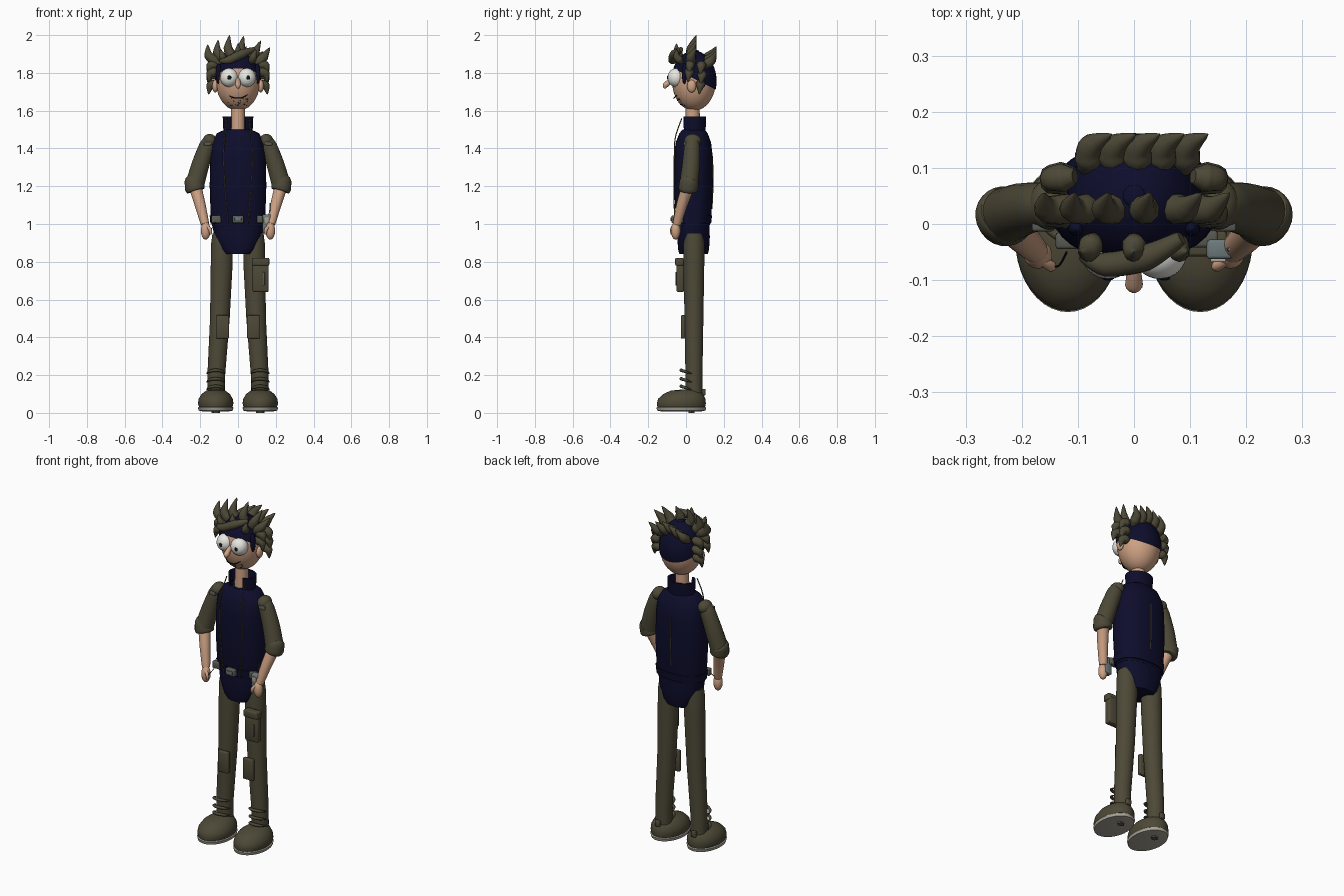
import bpy, bmesh, math, random
from mathutils import Vector

if "Cube" in bpy.data.objects:
    bpy.data.objects.remove(bpy.data.objects["Cube"])
random.seed(4)


def mat(name, *rgb):
    m = bpy.data.materials.new(name)
    m.use_nodes = True
    col = (*rgb, 1)
    m.diffuse_color = col
    m.node_tree.nodes["Principled BSDF"].inputs["Base Color"].default_value = col
    return m


NAVY = mat("navy cloth", .004, .004, .025)
OLIVE = mat("olive cloth", .075, .066, .038)
SKIN = mat("skin", .62, .36, .23)
WHITE = mat("eye white", .8, .8, .76)
BLACK = mat("black", .006, .006, .006)
METAL = mat("blue grey metal", .15, .19, .2)
SOLE = mat("sole grey", .38, .36, .3)
TRIM = mat("dull brass trim", .11, .09, .045)
BUCKLE = mat("buckle grey", .1, .1, .085)


def finish(name, bm, m, smooth=True):
    bmesh.ops.recalc_face_normals(bm, faces=bm.faces)
    for f in bm.faces:
        f.smooth = smooth
    for e in bm.edges:
        if len(e.link_faces) == 2 and e.calc_face_angle(0) > .8:
            e.smooth = False
    me = bpy.data.meshes.new(name)
    bm.to_mesh(me)
    bm.free()
    ob = bpy.data.objects.new(name, me)
    me.materials.append(m)
    bpy.context.collection.objects.link(ob)
    return ob


def ball(name, c, r, m, seg=28, cut=None):
    """Ellipsoid, optionally keeping only what lies above a plane (point, normal)."""
    bm = bmesh.new()
    bmesh.ops.create_uvsphere(bm, u_segments=seg, v_segments=seg // 2, radius=1)
    for v in bm.verts:
        v.co = Vector(c) + Vector(a * b for a, b in zip(v.co, r))
    if cut:
        bmesh.ops.bisect_plane(bm, geom=bm.verts[:] + bm.edges[:] + bm.faces[:],
                               plane_co=cut[0], plane_no=cut[1], clear_inner=True)
    return finish(name, bm, m)


def skin_rings(name, rings, m, caps=True, closed=True):
    bm = bmesh.new()
    rows = [[bm.verts.new(p) for p in ring] for ring in rings]
    n = len(rows[0])
    for a, b in zip(rows, rows[1:]):
        for i in range(n if closed else n - 1):
            j = (i + 1) % n
            bm.faces.new((a[i], a[j], b[j], b[i]))
    if caps:
        bm.faces.new(rows[0])
        bm.faces.new(rows[-1])
    return finish(name, bm, m)


def loft(name, rings, m, power=1.0, n=32):
    """Horizontal rings given as (x, y, z, rx, ry)."""
    def pt(r, t):
        c, s = math.cos(t), math.sin(t)
        return (r[0] + r[3] * math.copysign(abs(c) ** power, c),
                r[1] + r[4] * math.copysign(abs(s) ** power, s), r[2])
    return skin_rings(name, [[pt(r, math.tau * i / n) for i in range(n)] for r in rings], m)


def tube(name, pts, radii, m, n=14, steps=6):
    """Round tube along a smoothed path with a radius at each point."""
    P = [Vector(p) for p in pts]
    path, rad = [], []
    for i in range(len(P) - 1):
        p0, p1, p2, p3 = P[max(i - 1, 0)], P[i], P[i + 1], P[min(i + 2, len(P) - 1)]
        for k in range(steps + (i == len(P) - 2)):
            t = k / steps
            path.append(.5 * (2 * p1 + (p2 - p0) * t + (2 * p0 - 5 * p1 + 4 * p2 - p3) * t * t
                              + (3 * p1 - p0 - 3 * p2 + p3) * t ** 3))
            rad.append(radii[i] + (radii[i + 1] - radii[i]) * t)
    rings, u = [], None
    for i, p in enumerate(path):
        d = (path[min(i + 1, len(path) - 1)] - path[max(i - 1, 0)]).normalized()
        u = u or d.orthogonal()
        u = (u - d * u.dot(d)).normalized()
        w = d.cross(u)
        rings.append([p + rad[i] * (u * math.cos(math.tau * k / n) + w * math.sin(math.tau * k / n))
                      for k in range(n)])
    return skin_rings(name, rings, m)


def box(name, c, size, m, bevel=.006):
    bm = bmesh.new()
    bmesh.ops.create_cube(bm, size=1)
    for v in bm.verts:
        v.co = Vector(c) + Vector(a * b for a, b in zip(v.co, size))
    bmesh.ops.bevel(bm, geom=bm.edges[:], offset=bevel, segments=2, affect='EDGES', profile=.5)
    return finish(name, bm, m)


def spike(name, base, tip, r, bend=(0, 0, 0)):
    a, b = Vector(base), Vector(tip)
    mid = a.lerp(b, .5) + Vector(bend)
    return tube(name, [a, a.lerp(mid, .5), mid, b], [r * .5, r, r * .85, .001], OLIVE, 10, 4)


# Head, cap and face
HC = (0, .042, 1.757)
ball("head", HC, (.117, .116, .157), SKIN, 40)
ball("cap", HC, (.121, .12, .16), NAVY, 40, ((0, -.07, 1.825), (0, .5, 1)))
tube("nose", [(0, -.06, 1.77), (0, -.085, 1.755), (0, -.108, 1.735), (0, -.112, 1.718)],
     [.01, .013, .016, .006], SKIN)
tube("mouth", [(-.045, -.048, 1.678), (-.02, -.063, 1.668), (.02, -.063, 1.668), (.05, -.046, 1.684)],
     [.002, .003, .003, .002], BLACK, 8)
for i in range(22):
    x, z = random.uniform(-.06, .06), random.uniform(1.625, 1.668)
    h = 1 - (x / .117) ** 2 - ((z - HC[2]) / .157) ** 2
    if h > 0:
        ball("stubble", (x, HC[1] - .116 * h ** .5, z), (.0025,) * 3, BLACK, 6)
ball("cap_button", (0, .05, 1.915), (.02, .02, .006), NAVY, 16)

# Hair: forelock, crown row, back row
tube("forelock", [(-.095, -.055, 1.862), (-.05, -.072, 1.868), (.02, -.06, 1.9), (.085, -.025, 1.925)],
     [.008, .022, .024, .012], OLIVE)
for x, tx, tz in [(-.09, -.16, 1.95), (-.065, -.105, 1.975), (-.025, -.045, 2.0),
                  (.02, .03, 1.995), (.06, .12, 1.97), (.09, .17, 1.935)]:
    spike("crown_spike", (x, .025, 1.875 - abs(x) * .4), (tx, .055, tz), .028, (tx * .12 - .012, -.012, 0))
for i in range(5):
    x = -.085 + i * .043
    spike("back_spike", (x, .095, 1.865 - abs(x) * .4), (x + .045, .16, 1.94 - abs(x) * .3), .027, (-.012, .012, 0))
for i in range(3):
    x = -.07 + i * .07
    spike("front_spike", (x, -.025, 1.88 - abs(x) * .4), (x * 1.35, -.05, 1.955 - abs(x) * .4), .022, (0, -.012, 0))

# Front of the legs and belt
box("thigh_pocket", (.12, -.03, .72), (.085, .04, .16), OLIVE, .008)
box("pocket_flap", (.12, -.035, .8), (.092, .045, .04), OLIVE)
box("pocket_strip", (.137, -.0515, .71), (.01, .008, .07), BUCKLE, .002)
for x, w in ((-.115, .05), (0, .06), (.125, .05)):
    y = -.062 + abs(x) * .28
    box("belt_pouch", (x, y, 1.025), (w, .03, .04), BUCKLE)
box("buckle_face", (0, -.079, 1.025), (.035, .006, .018), METAL, .002)

# Torso, belt and briefs
loft("vest", [(0, .04, .99, .138, .085), (0, .04, 1.05, .145, .095), (0, .039, 1.2, .15, .103),
              (0, .039, 1.36, .147, .102), (0, .039, 1.43, .138, .094), (0, .04, 1.48, .112, .075),
              (0, .04, 1.5, .07, .058)], NAVY, .85)
loft("belt", [(0, .04, 1.002, .146, .093), (0, .04, 1.045, .15, .098)], NAVY, .85)
loft("briefs", [(0, .04, .84, .075, .075), (0, .04, .865, .098, .082), (0, .04, .93, .125, .086),
                (0, .04, 1.0, .137, .084)], NAVY, .85)
loft("neck", [(0, .035, 1.47, .038, .04), (0, .035, 1.63, .036, .037)], SKIN)
# The standing collar is a double wall, open at the throat
collar = []
for z, r, ry in ((1.47, .076, .06), (1.52, .079, .063), (1.568, .081, .065), (1.568, .07, .054), (1.48, .066, .05)):
    collar.append([(r * math.sin(a), .042 + ry * math.cos(a), z)
                   for a in (math.radians(-150 + 300 * i / 36) for i in range(37))])
skin_rings("collar", collar, NAVY, False, False)
tube("back_seam", [(0, .138, 1.08), (0, .1425, 1.2), (0, .1415, 1.36)], [.002, .003, .002], TRIM, 6)

for s, side in ((1, "left"), (-1, "right")):
    # Eyes, ears, sideburns and side tufts
    ball(side + "_eye", (s * .046, -.052, 1.775), (.048, .046, .05), WHITE, 32)
    ball(side + "_pupil", (.004 + s * .05, -.096, 1.775), (.011, .005, .011), BLACK, 14)
    ball(side + "_ear", (s * .121, .03, 1.73), (.016, .024, .034), SKIN, 18)
    ball(side + "_sideburn", (s * .102, -.008, 1.795), (.016, .014, .055), NAVY, 16)
    for y, z in ((.085, 1.835), (.088, 1.785), (.08, 1.735), (.025, 1.84), (.02, 1.8)):
        spike(side + "_tuft", (s * .105, y, z + .015), (s * .155, y - .01, z - .05), .026, (s * .018, 0, .012))

    # Vest piping, sleeve, cuff, forearm and hand
    tube(side + "_piping", [(s * .058, -.022, 1.56), (s * .07, -.056, 1.46), (s * .076, -.062, 1.36),
                            (s * .07, -.064, 1.2), (s * .052, -.06, 1.0)], [.003] * 5, TRIM, 6)
    ball(side + "_shoulder", (s * .15, .035, 1.44), (.037, .045, .037), OLIVE)
    box(side + "_shoulder_tab", (s * .162, -.005, 1.425), (.04, .016, .02), BUCKLE, .004)
    tube(side + "_sleeve", [(s * .147, .033, 1.45), (s * .165, .032, 1.41), (s * .2, .026, 1.31), (s * .228, .015, 1.21)],
         [.03, .042, .047, .05], OLIVE, 24)
    tube(side + "_cuff", [(s * .231, .02, 1.235), (s * .232, .017, 1.225), (s * .228, .012, 1.185), (s * .226, .011, 1.175)],
         [.043, .051, .052, .044], OLIVE, 24, 3)
    tube(side + "_forearm", [(s * .225, .008, 1.19), (s * .2, -.022, 1.1), (s * .175, -.048, 1.0)],
         [.034, .029, .022], SKIN, 18)
    ball(side + "_hand", (s * .171, -.055, .965), (.026, .025, .048), SKIN, 18)
    tube(side + "_thumb", [(s * .165, -.065, .99), (s * .148, -.075, .97), (s * .145, -.076, .945)],
         [.009, .01, .005], SKIN, 10)

    # Trouser leg and knee patch
    loft(side + "_leg", [(s * x, .042, z, r, q) for x, z, r, q in
                         ((.115, .06, .046, .046), (.115, .2, .047, .045), (.096, .5, .052, .05),
                          (.086, .8, .058, .055), (.085, .9, .057, .055), (.085, .95, .05, .05))], OLIVE)
    box(side + "_knee_patch", (s * .081, -.015, .455), (.067, .024, .124), OLIVE)

    # Boot, sole, straps and heel tab
    sx = s * .118
    loft(side + "_sole", [(sx, -.025, .008, .07, .105), (sx, -.025, .012, .09, .128),
                          (sx, -.025, .028, .094, .132), (sx, -.025, .034, .086, .124)], SOLE, 1, 40)
    loft(side + "_boot", [(sx, -.025, .03, .088, .126), (sx, -.025, .05, .094, .13), (sx, -.022, .075, .09, .125),
                          (sx, -.015, .1, .075, .105), (sx, -.005, .118, .05, .075), (sx, .01, .124, .02, .03)], OLIVE, 1, 40)
    loft(side + "_heel_plate", [(sx, .03, 0, .022, .018), (sx, .03, .01, .022, .018)], BUCKLE, 1, 6)
    for z in (.135, .175, .22):
        tube(side + "_strap", [(sx - .047, .03, z - .012), (sx - .034, -.008, z), (sx, -.026, z + .006),
                               (sx + .034, -.008, z), (sx + .047, .03, z - .012)],
             [.002, .008, .009, .008, .002], OLIVE, 8)
    box(side + "_heel_tab", (sx, .094, .11), (.03, .02, .035), OLIVE)

# Hand-held gadget with an antenna
box("gadget", (.152, -.045, 1.0), (.045, .035, .1), METAL)
box("gadget_screen", (.15, -.065, 1.02), (.028, .006, .03), SOLE, .002)
tube("antenna", [(.168, -.045, 1.04), (.17, -.045, 1.11)], [.004, .003], METAL, 8, 2)
tube("gadget_cord", [(-.12, -.05, 1.01), (-.135, -.075, .98), (-.155, -.07, .965)], [.002] * 3, BLACK, 6)
